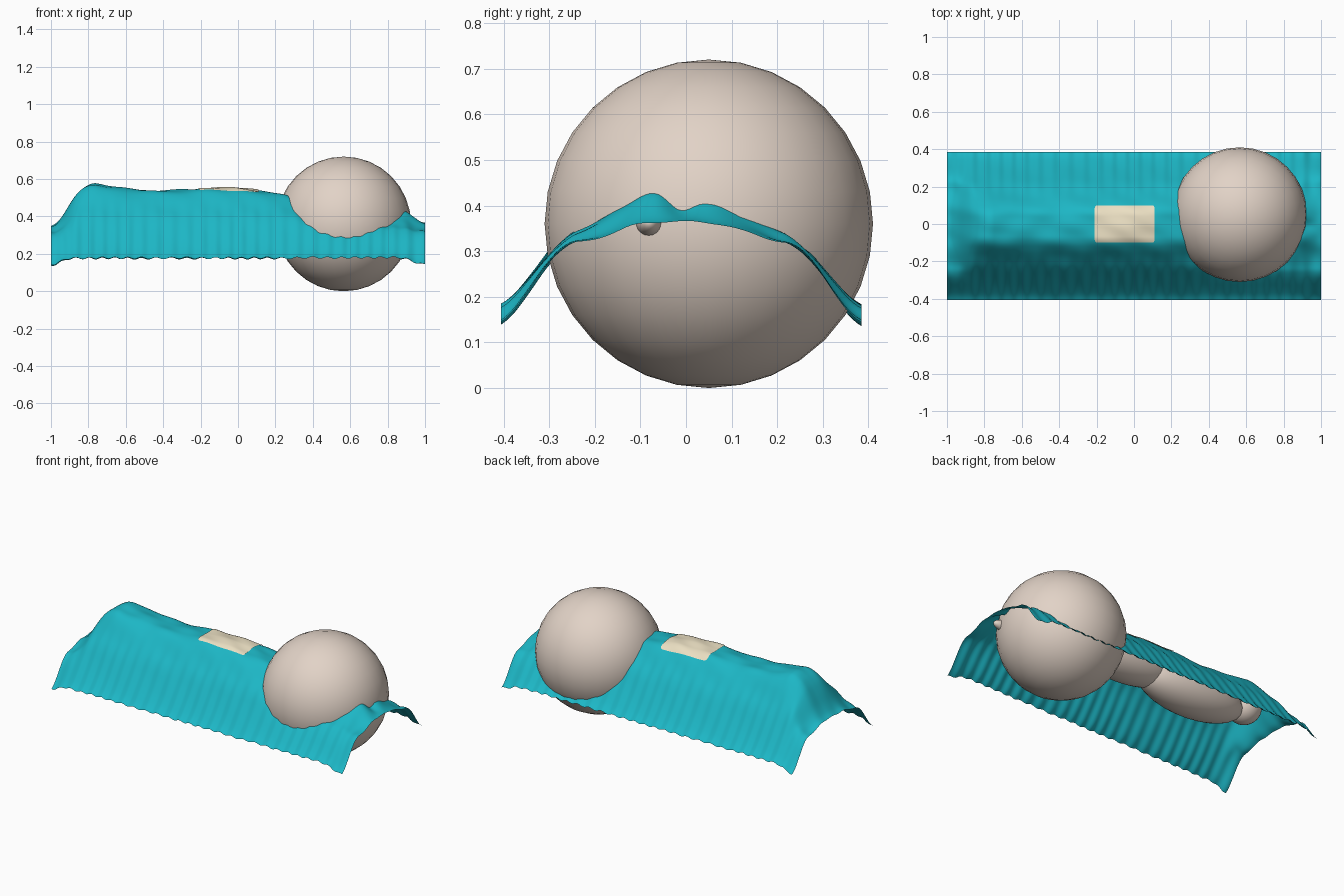
import bpy, bmesh, math

if "Cube" in bpy.data.objects:
    bpy.data.objects.remove(bpy.data.objects["Cube"])

def material(name, rgb):
    m = bpy.data.materials.new(name)
    m.diffuse_color = (*rgb, 1)
    m.use_nodes = True
    m.node_tree.nodes["Principled BSDF"].inputs["Base Color"].default_value = m.diffuse_color
    return m

TEAL = material("teal_cloth", (0.012, 0.47, 0.56))
SKIN = material("skin", (0.76, 0.65, 0.57))
CREAM = material("cream", (0.84, 0.75, 0.55))

def table(t, pts):
    # straight interpolation through (position, value) pairs
    if t <= pts[0][0]:
        return pts[0][1]
    for (a, va), (b, vb) in zip(pts, pts[1:]):
        if t <= b:
            return va + (vb - va) * (t - a) / (b - a)
    return pts[-1][1]

def soft(t, pts, w):
    # softened corners
    return sum(table(t + w * k, pts) for k in (-1, -.5, 0, .5, 1)) / 5

def smooth(a, b, t):
    k = min(1, max(0, (t - a) / (b - a)))
    return k * k * (3 - 2 * k)

# cloth height along the ridge, and cross-sections at middle and ends
RIDGE = [(-1, .34), (-.95, .38), (-.9, .47), (-.85, .54), (-.78, .58), (-.7, .565),
         (-.55, .545), (-.4, .538), (-.2, .55), (0, .55), (.15, .535), (.27, .515),
         (.4, .46), (.6, .42), (.8, .42), (.88, .425), (.94, .385), (1, .36)]
MIDDLE = [(0, .55), (.08, .543), (.12, .51), (.17, .45), (.225, .39), (.276, .315),
          (.33, .24), (.38, .182), (.42, .165)]
ENDS = [(0, 0), (.1, 0), (.2, -.035), (.25, -.04), (.29, -.075), (.34, -.15), (.38, -.205), (.42, -.222)]
CY = -.012

def cloth_z(x, y):
    d = abs(y - CY)
    ridge = soft(x, RIDGE, .025)
    mid = soft(d, MIDDLE, .02) + (ridge - .55) * (1 - smooth(.05, .25, d))
    # full drop only at the very ends
    end = .35 + soft(d, ENDS, .02) + .04 * smooth(.25, .4, d) * (1 - smooth(.85, 1, abs(x)))
    end += (ridge - .35) * (1 - smooth(.04, .22, d))
    w = smooth(.33, .53, ridge)
    z = end * (1 - w) + mid * w
    # two feet under the cloth
    feet = smooth(.72, .85, x) * (1 - smooth(.9, 1.0, x))
    z += feet * (.014 * math.exp(-((y + .07) / .04) ** 2) + .008 * math.exp(-((y - .045) / .04) ** 2)
                 - .012 * math.exp(-((y + .01) / .03) ** 2))
    # folds
    side = smooth(.1, .3, d)
    z += side * .005 * math.sin(x * 84 + math.sin(x * 9))
    z += .004 * math.sin(x * 23 + y * 11) * math.sin(y * 38 + 1.5 * math.sin(x * 5)) * (1 - side * .6)
    return z

def sheet(name, x0, x1, y0, y1, nx, ny, lift, mat, corner=0):
    bm = bmesh.new()
    rows = []
    cx, cy, hx, hy = (x0 + x1) / 2, (y0 + y1) / 2, (x1 - x0) / 2, (y1 - y0) / 2
    for i in range(nx + 1):
        row = []
        for j in range(ny + 1):
            x, y = x0 + (x1 - x0) * i / nx, y0 + (y1 - y0) * j / ny
            # pull corner points in to round them
            u, v = abs(x - cx) - hx + corner, abs(y - cy) - hy + corner
            if corner and u > 0 and v > 0:
                k = max(u, v) / math.hypot(u, v)
                x = cx + math.copysign(hx - corner + u * k, x - cx)
                y = cy + math.copysign(hy - corner + v * k, y - cy)
            row.append(bm.verts.new((x, y, cloth_z(x, y) + lift)))
        rows.append(row)
    for i in range(nx):
        for j in range(ny):
            bm.faces.new((rows[i][j], rows[i + 1][j], rows[i + 1][j + 1], rows[i][j + 1]))
    me = bpy.data.meshes.new(name)
    bm.to_mesh(me)
    bm.free()
    me.shade_smooth()
    me.materials.append(mat)
    ob = bpy.data.objects.new(name, me)
    bpy.context.collection.objects.link(ob)
    return ob

def ball(name, loc, size, seg=32, rings=16):
    bpy.ops.mesh.primitive_uv_sphere_add(segments=seg, ring_count=rings, radius=1, location=loc)
    ob = bpy.context.object
    ob.name = name
    ob.scale = size
    ob.data.materials.append(SKIN)
    bpy.ops.object.shade_smooth()

# draped cloth and the window patch on top
sheet("drape", -1, 1, -.405, .385, 220, 80, 0, TEAL)
sheet("window_patch", -.21, .11, -.1, .1, 48, 30, .005, CREAM, .015)

# big round ball coming through the cloth
ball("large_ball", (.565, .05, .36), (.36, .36, .36))

# body hidden under the drape
ball("head", (-.79, 0, .43), (.1, .1, .1))
ball("torso", (-.4, 0, .38), (.36, .15, .135))
ball("hips", (.1, 0, .4), (.34, .13, .115))
ball("foot", (.87, -.08, .362), (.07, .03, .03), 24, 12)
